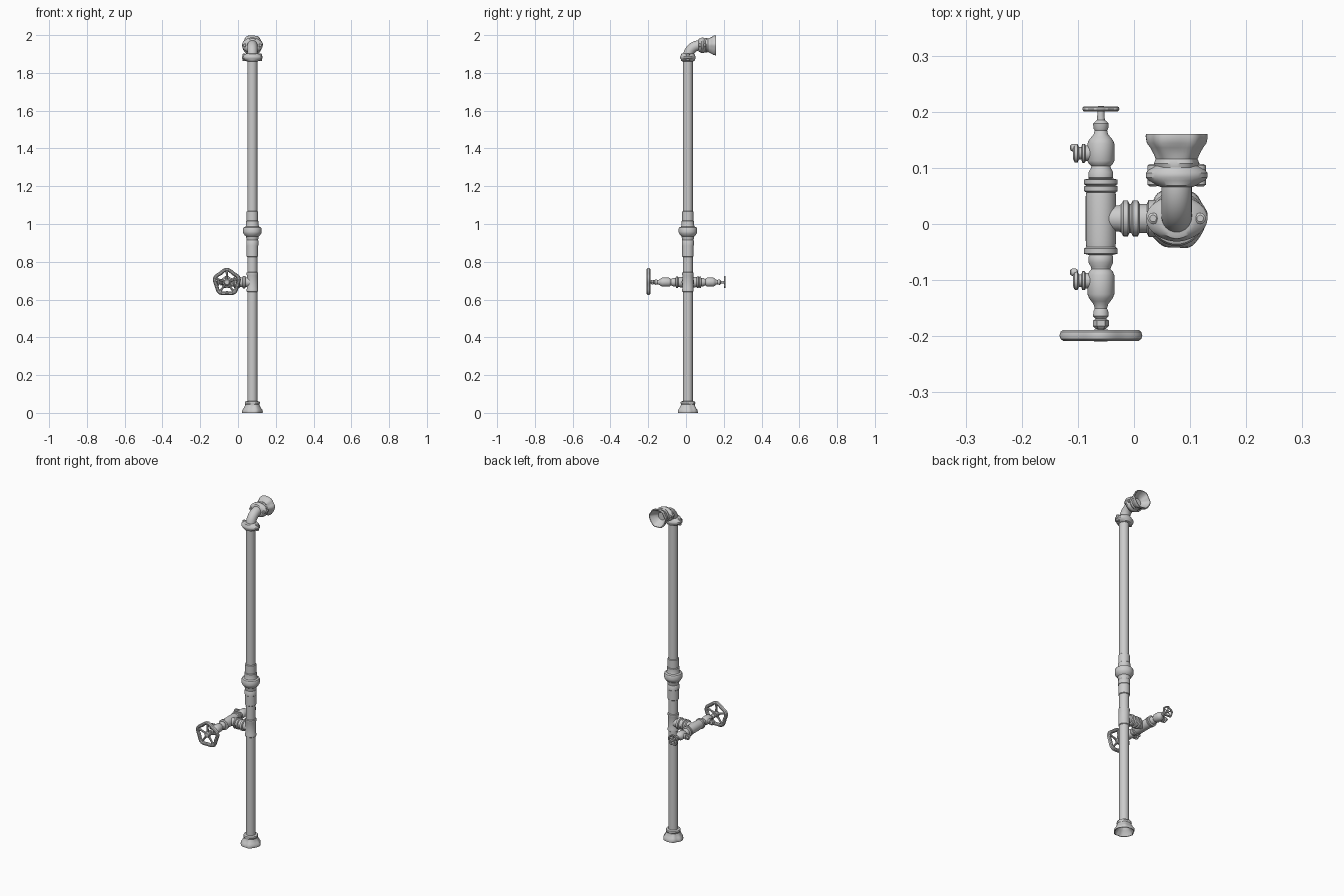
import bpy, bmesh
from math import cos, sin, pi
from mathutils import Vector

if "Cube" in bpy.data.objects:
    bpy.data.objects.remove(bpy.data.objects["Cube"])

PX, PY = 0.076, 0.01            # main pipe axis
VX, VZ = -0.059, 0.692          # valve line axis
TOP = 1.946                     # height of the top outlet
UP, BACK, FRONT, LEFT = (0, 0, 1), (0, 1, 0), (0, -1, 0), (-1, 0, 0)


def skin(name, rings, closed_path=False, cap=True):
    """Bridge a list of point rings into a mesh object."""
    bm = bmesh.new()
    vr = [[bm.verts.new(p) for p in ring] for ring in rings]
    n, m = len(vr[0]), len(vr)
    for i in range(m if closed_path else m - 1):
        a, b = vr[i], vr[(i + 1) % m]
        for j in range(n):
            k = (j + 1) % n
            bm.faces.new((a[j], a[k], b[k], b[j]))
    if cap and not closed_path:
        bm.faces.new(vr[0][::-1])
        bm.faces.new(vr[-1])
    bmesh.ops.recalc_face_normals(bm, faces=bm.faces)
    me = bpy.data.meshes.new(name)
    bm.to_mesh(me)
    bm.free()
    ob = bpy.data.objects.new(name, me)
    bpy.context.collection.objects.link(ob)
    return ob


def lathe(name, profile, origin, axis, seg=32, shape=None, closed=False):
    """Turn (radius, distance) points about an axis; shape(i, angle) scales x and y."""
    q = Vector(UP).rotation_difference(Vector(axis))
    o = Vector(origin)
    rings = []
    for i, (r, t) in enumerate(profile):
        ring = []
        for j in range(seg):
            a = 2 * pi * j / seg
            sx, sy = shape(i, a) if shape else (1, 1)
            ring.append(o + q @ Vector((r * sx * cos(a), r * sy * sin(a), t)))
        rings.append(ring)
    return skin(name, rings, closed_path=closed)


def bell(name, origin, axis):
    """Hollow flared pipe end with a ragged rim."""
    prof = [(.030, .062), (.038, .059), (.040, .052), (.037, .044), (.040, .036),
            (.046, .024), (.052, .016), (.054, .004), (.053, 0), (.049, 0),
            (.044, .010), (.034, .026), (.022, .040), (.020, .055)]
    rag = [0, .02, .03, .03, .06, .08, .06, .05, .05, .05, .05, .04, 0, 0]

    def shape(i, a):
        s = 1 + rag[i] * (.55 * cos(6 * a) + .3 * cos(4 * a + 1 + .5 * i) + .25 * sin(9 * a))
        return s, s
    return lathe(name, prof, origin, axis, 48, shape)


def clamp(name, origin, axis):
    """Oval two-bolt flange with rounded edge and bolts in its ears."""
    prof = [(.029, -.021), (.036, -.018), (.050, -.010), (.055, -.004),
            (.055, .004), (.050, .010), (.036, .018), (.029, .021)]

    def shape(i, a):
        k = .70 if 1 < i < 6 else .95
        return 1, k + .05 * sin(a) ** 4
    lathe(name, prof, origin, axis, 40, shape)
    for s, side in ((-1, "left"), (1, "right")):
        o = Vector(origin) + Vector((s * .042, 0, 0))
        lathe(f"{name}_bolt_{side}", [(.006, -.020), (.010, -.017), (.010, .017), (.006, .020)],
              o, axis, 12)


def wheel(name, y, radius, tube, depth, lobes=5):
    """Scalloped handwheel with hub and spokes, facing along y."""
    rings = []
    ph = pi / 2
    for i in range(80):
        a = 2 * pi * i / 80
        R = radius - tube - radius * .055 * (1 - cos(lobes * (a - ph)))
        ring = []
        for j in range(10):
            b = 2 * pi * j / 10
            r = R + tube * cos(b)
            ring.append(Vector((VX + r * cos(a), y + depth * sin(b), VZ + r * sin(a))))
        rings.append(ring)
    skin(name + "_rim", rings, closed_path=True)
    lathe(name + "_hub", [(radius * .16, -depth), (radius * .22, -depth * .6),
                          (radius * .22, depth * .6), (radius * .16, depth)],
          (VX, y, VZ), BACK, 20)
    for k in range(lobes):
        a = ph + 2 * pi * k / lobes
        lathe(f"{name}_spoke_{k}", [(tube * .75, radius * .1), (tube * .5, radius * .5),
                                    (tube * .75, radius - tube * 1.6)],
              (VX, y, VZ), (cos(a), 0, sin(a)), 10)


# main pipe with base bell
lathe("main_pipe", [(.026, .04), (.026, 1.90)], (PX, PY, 0), UP)
bell("base_bell", (PX, PY, 0), UP)

# stepped union above the branch
lathe("pipe_union", [(.026, .825), (.030, .828), (.030, .885), (.032, .887), (.032, .912),
                     (.030, .915), (.034, .935), (.040, .940), (.048, .952), (.049, .958),
                     (.049, .976), (.046, .982), (.036, .986), (.033, .995), (.033, 1.015),
                     (.030, 1.018), (.030, 1.065), (.026, 1.068)], (PX, PY, 0), UP)

# tee on the main pipe and the branch to the valves
lathe("main_tee", [(.026, .640), (.030, .643), (.030, .655), (.029, .658), (.029, .727),
                   (.030, .730), (.030, .742), (.026, .745)], (PX, PY, 0), UP)
lathe("branch_pipe", [(.026, 0), (.026, .035), (.033, .038), (.033, .050), (.026, .053),
                      (.026, .066), (.032, .069), (.032, .078), (.026, .081), (.026, .084),
                      (.032, .087), (.032, .095), (.025, .099), (.023, .104), (.023, .135)],
      (PX, PY, VZ), LEFT)

# valve tee lying along y
lathe("valve_tee", [(.022, -.055), (.030, -.053), (.030, -.044), (.026, -.041), (.027, -.030),
                    (.027, .050), (.026, .056), (.030, .059), (.030, .067), (.026, .069),
                    (.030, .071), (.030, .079), (.022, .081)], (VX, 0, VZ), BACK)

# two valves mirrored in y, each with a side spout
body = [(.020, 0), (.022, .003), (.022, .013), (.018, .020), (.017, .024), (.021, .028),
        (.024, .034), (.024, .066), (.021, .073), (.017, .078), (.013, .083), (.011, .090),
        (.013, .094), (.014, .103), (.011, .106), (.007, .110), (.006, .126)]
for label, y0, d, end in (("back", .08, BACK, .96), ("front", -.055, FRONT, 1.06)):
    s = d[1]
    lathe(label + "_valve_body", [(r, t * end) for r, t in body], (VX, y0, VZ), d, 28)
    y = y0 + s * .046
    lathe(label + "_spout", [(.014, .010), (.014, .027), (.017, .029), (.017, .033), (.011, .035),
                             (.011, .039), (.017, .042), (.016, .047), (.009, .050)],
          (VX, y, VZ), LEFT, 20)
    lathe(label + "_spout_knob", [(.003, -.007), (.006, -.005), (.007, 0), (.006, .005), (.003, .007)],
          (VX - .048, .136 if s > 0 else -.086, VZ), LEFT, 12)
lathe("front_valve_nut", [(.009, 0), (.014, .003), (.014, .013), (.009, .018)],
      (VX, -.169, VZ), FRONT, 6)

# handwheels
wheel("front_wheel", -.1985, .076, .010, .0105)
wheel("back_wheel", .205, .034, .005, .005)

# top elbow sweeping back into the outlet
c, bend = Vector((PX, PY + .064, TOP - .064)), .064
rings = []
for i in range(17):
    a = pi / 2 * i / 16
    out = Vector((0, -cos(a), sin(a)))
    rings.append([c + out * (bend + .027 * cos(b)) + Vector((.027 * sin(b), 0, 0))
                  for b in [2 * pi * j / 32 for j in range(32)]])
rings.append([p + Vector((0, .045, 0)) for p in rings[-1]])
skin("top_elbow", rings)
clamp("lower_clamp", (PX, PY, 1.882), UP)
clamp("outlet_clamp", (PX, .087, TOP), BACK)
bell("outlet_bell", (PX, .16, TOP), FRONT)

# smooth shading with crisp edges
for ob in bpy.context.collection.objects:
    ob.select_set(True)
    bpy.context.view_layer.objects.active = ob
bpy.ops.object.shade_smooth_by_angle(angle=0.6)
